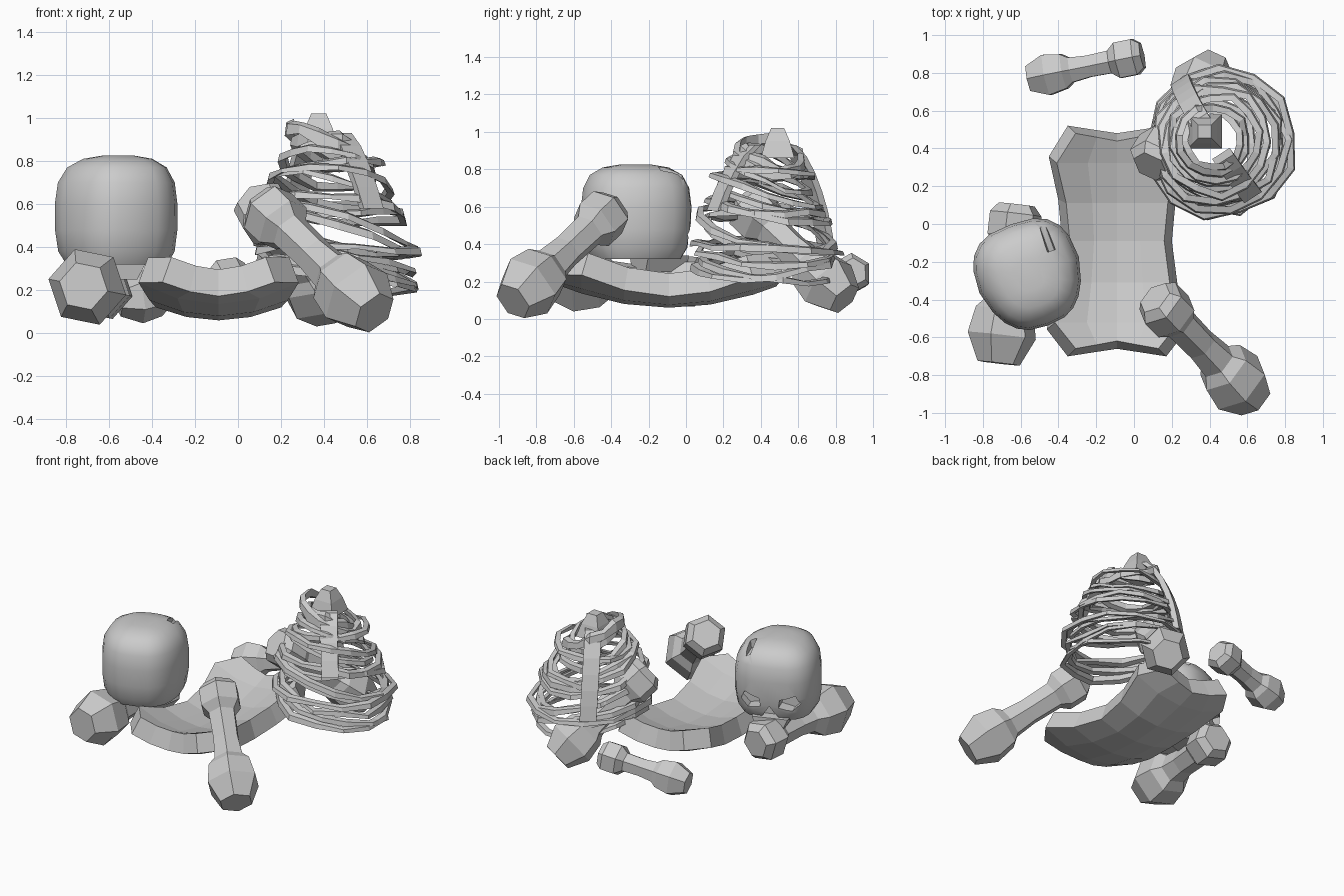
import bpy, bmesh, math, random
from mathutils import Vector, Matrix

if "Cube" in bpy.data.objects:
    bpy.data.objects.remove(bpy.data.objects["Cube"])

random.seed(4)


def make(name, verts, faces):
    me = bpy.data.meshes.new(name)
    me.from_pydata([tuple(v) for v in verts], [], faces)
    bm = bmesh.new()
    bm.from_mesh(me)
    bmesh.ops.recalc_face_normals(bm, faces=bm.faces)
    bm.to_mesh(me)
    bm.free()
    ob = bpy.data.objects.new(name, me)
    bpy.context.collection.objects.link(ob)
    return ob


def loft(name, rings, closed=False):
    n, m = len(rings[0]), len(rings)
    verts = [p for r in rings for p in r]
    faces = [(i * n + j, i * n + (j + 1) % n, (i + 1) % m * n + (j + 1) % n, (i + 1) % m * n + j)
             for i in range(m if closed else m - 1) for j in range(n)]
    if not closed:
        faces += [tuple(range(n)), tuple(range((m - 1) * n, m * n))]
    return make(name, verts, faces)


def apply_modifiers(ob):
    bpy.context.view_layer.objects.active = ob
    for mod in list(ob.modifiers):
        bpy.ops.object.modifier_apply(modifier=mod.name)


# Limb bones: faceted shaft, heavy knob at one end, flared cap at the other
def bone(name, big, small, R, cap, shaft, spin=0.0, sides=6):
    big, small = Vector(big), Vector(small)
    axis = small - big
    L = axis.length
    rot = axis.to_track_quat('Z', 'Y').to_matrix()
    prof = [(-0.8 * R, 0.62 * R), (0.0, R), (0.75 * R, 0.85 * R), (1.05 * R, shaft * 1.1),
            (L * 0.5, shaft * 0.95), (L - cap, shaft), (L - 0.6 * cap, cap),
            (L + 0.25 * cap, cap), (L + 0.6 * cap, cap * 0.7)]
    rings = []
    for s, r in prof:
        rings.append([big + rot @ Vector((r * math.cos(a), r * math.sin(a), s))
                      for a in (spin + math.tau * k / sides for k in range(sides))])
    return loft(name, rings)


bone("front_right_bone", (0.55, -0.84, 0.175), (0.16, -0.44, 0.55), 0.18, 0.14, 0.095, 0.3)
bone("back_left_bone", (-0.46, 0.79, 0.17), (-0.02, 0.88, 0.24), 0.125, 0.11, 0.07, 0.5)
bone("left_bone", (-0.70, -0.59, 0.215), (-0.63, 0.02, 0.2), 0.185, 0.14, 0.095, 0.2)
bone("back_right_bone", (0.37, 0.76, 0.19), (0.12, 0.36, 0.57), 0.165, 0.14, 0.095, 0.2)

# Curved hip plate with flared corners and notched ends
rows = [(-0.68, 0.24, 0.04), (-0.54, 0.35, 0), (-0.32, 0.30, 0), (-0.09, 0.27, 0),
        (0.12, 0.29, 0), (0.34, 0.34, 0), (0.50, 0.24, -0.04)]
cols = [-1, -0.5, 0, 0.5, 1]
verts = []
for y, w, notch in rows:
    for u in cols:
        x, yy = u * w, y + notch * (1 - abs(u))
        z = 0.125 + 0.13 * ((yy + 0.09) / 0.6) ** 2 + 0.07 * (x / 0.3) ** 2
        verts.append((x - 0.09, yy, z))
n = len(cols)
plate = make("hip_plate", verts, [(i * n + j, i * n + j + 1, (i + 1) * n + j + 1, (i + 1) * n + j)
                                  for i in range(len(rows) - 1) for j in range(n - 1)])
sol = plate.modifiers.new("thick", 'SOLIDIFY')
sol.thickness, sol.offset = 0.13, 0
apply_modifiers(plate)

# Skull: boxy rounded cranium whose face looks to the back
place = Matrix.Translation((-0.555, -0.27, 0)) @ Matrix.Rotation(math.radians(20), 4, 'Z')
levels = [(0.32, 0.82, 0.80), (0.38, 0.95, 0.92), (0.48, 1.0, 0.98), (0.60, 1.0, 1.0),
          (0.70, 0.95, 0.96), (0.77, 0.80, 0.84), (0.81, 0.55, 0.6), (0.825, 0.25, 0.3)]
rings = []
for z, sx, sy in levels:
    ring = []
    for k in range(20):
        a = math.tau * k / 20
        c, s = math.cos(a), math.sin(a)
        px = math.copysign(abs(c) ** 0.72, c) * 0.28 * sx
        py = math.copysign(abs(s) ** 0.72, s) * 0.285 * sy
        px *= 1 + min(0, py) * 0.7
        ring.append(place @ Vector((px, py, z)))
    rings.append(ring)
skull = loft("skull", rings)


# Eye sockets, nose and crown crack are cut out
def cutter(pts, y0, y1):
    ends = [[place @ Vector((x, y, z)) for x, z in pts] for y in (y0, y1)]
    return loft("socket_cutter", ends)


eye = [(0.06, 0.42), (0.15, 0.40), (0.20, 0.45), (0.17, 0.51), (0.07, 0.48)]
cutters = [cutter(eye, 0.17, 0.4), cutter([(-x, z) for x, z in eye], 0.17, 0.4),
           cutter([(-0.055, 0.34), (0.055, 0.34), (0.0, 0.43)], 0.19, 0.4),
           cutter([(0.14, 0.76), (0.17, 0.74), (0.19, 0.9), (0.12, 0.9)], 0.08, 0.4)]
for c in cutters:
    c.hide_render = True
    mod = skull.modifiers.new("cut", 'BOOLEAN')
    mod.operation, mod.solver, mod.object = 'DIFFERENCE', 'EXACT', c
apply_modifiers(skull)
for c in cutters:
    bpy.data.objects.remove(c)
bpy.ops.object.select_all(action='DESELECT')
skull.select_set(True)
bpy.context.view_layer.objects.active = skull
bpy.ops.object.shade_smooth_by_angle(angle=math.radians(40))

# Upper jaw under the nose
loft("upper_jaw", [[place @ Vector((x * w, y, z)) for x, y in
                    ((-1, 0.02), (1, 0.02), (0.8, 0.26), (-0.8, 0.26))]
                   for z, w in ((0.25, 0.10), (0.34, 0.15))])


# Ribcage: tilted, ragged rib bands that widen downwards
def cage_center(z):
    t = (0.95 - z) / 0.7
    return Vector((0.41 + 0.06 * t, 0.45 - 0.03 * t, z))


def tilt(dx, dy):
    return -0.16 * dx - 0.10 * dy


ribs = [(0.87, 0.19), (0.78, 0.25), (0.68, 0.30), (0.58, 0.34), (0.48, 0.37), (0.38, 0.395), (0.29, 0.385)]
for i, (z, rad) in enumerate(ribs):
    for layer in range(2):
        seg = 13
        c = cage_center(z)
        off = random.uniform(0, 1)
        lean = Vector((random.uniform(-.07, .07), random.uniform(-.07, .07)))
        rings = []
        for k in range(seg):
            a = math.tau * (k + off) / seg
            d = Vector((math.cos(a), math.sin(a), 0))
            r = rad * random.uniform(0.93, 1.04) - 0.025 * layer
            p = c + d * r
            p.z += tilt(d.x * r, d.y * r) + lean.x * d.x + lean.y * d.y - 0.022 * layer
            p.z += random.uniform(-0.012, 0.012)
            h = (0.035 if i == 0 else 0.02) * random.uniform(0.6, 1.2)
            rings.append([p + d * 0.012 + Vector((0, 0, -h)), p + d * 0.004 + Vector((0, 0, h * 0.6)),
                          p - d * 0.03 + Vector((0, 0, h)), p - d * 0.022 + Vector((0, 0, -h * 0.5))])
        loft(f"rib_{i + 1}_{layer + 1}", rings, closed=True)

# Spine and breastbone strips run down opposite sides of the cage
for name, sign, stop in (("spine", -1, 7), ("breastbone", 1, 5)):
    d = Vector((0.54, -0.84, 0)) * sign
    side = Vector((0.84, 0.54, 0))
    rings = []
    for z, rad in ([(0.93, 0.12)] + ribs)[:stop]:
        r = rad - 0.01
        p = cage_center(z) + d * r
        p.z += tilt(d.x * r, d.y * r)
        rings.append([p + side * a * 0.055 + d * b * 0.02 for a, b in ((-1, -1), (1, -1), (1, 1), (-1, 1))])
    loft(name, rings)

# Neck stub on top of the cage
loft("neck_stub", [[Vector((0.375 + a * w, 0.49 + b * w, z)) for a, b in ((-1, -1), (1, -1), (1, 1), (-1, 1))]
                   for z, w in ((0.86, 0.09), (0.95, 0.065), (1.02, 0.035))])
